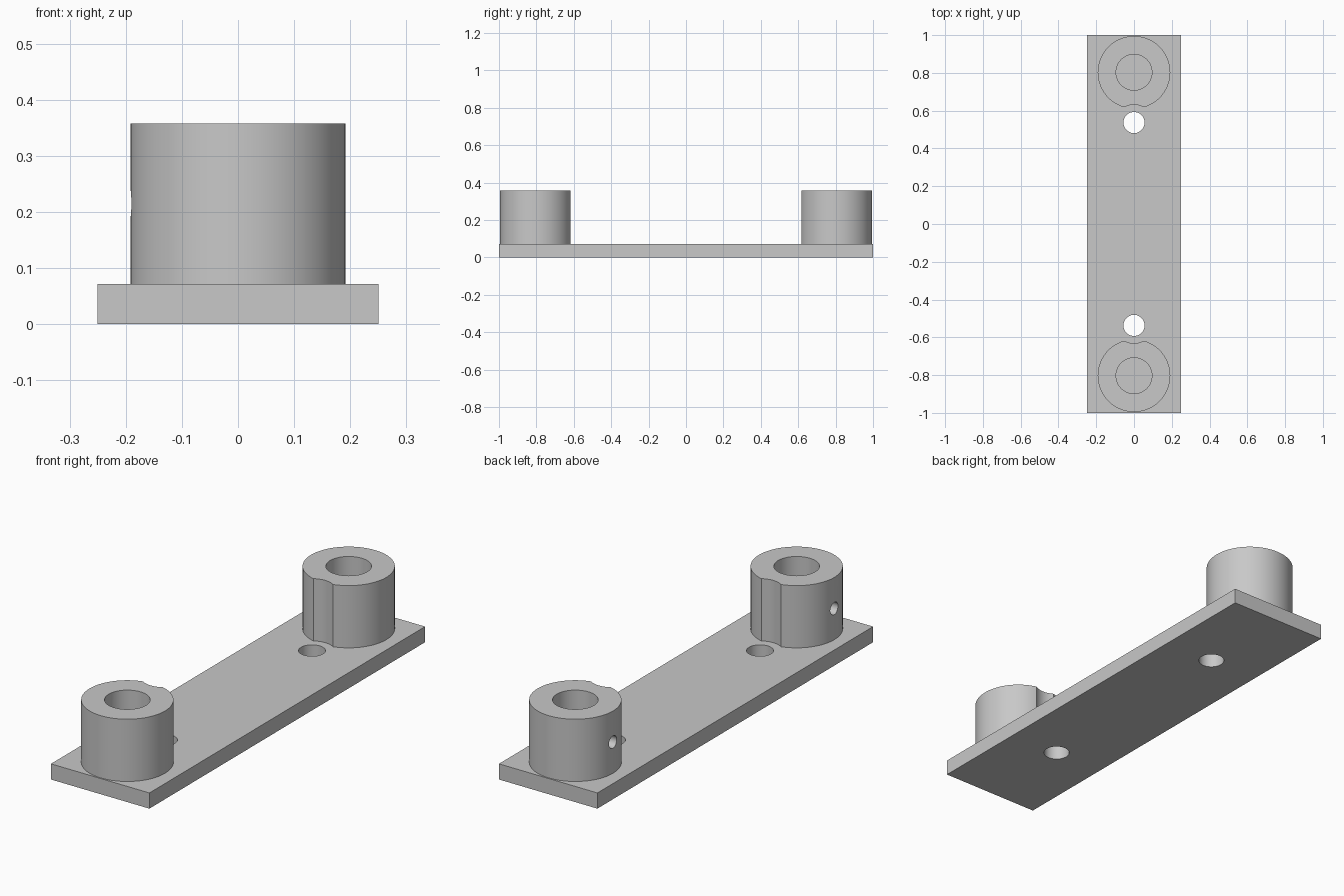
import bpy
import math

if "Cube" in bpy.data.objects:
    bpy.data.objects.remove(bpy.data.objects["Cube"], do_unlink=True)

PLATE_H = 0.072     # plate thickness
TOP = 0.358         # top of the bosses
BOSS_Y = 0.803      # boss centre distance from the middle
SCREW_Y = 0.537     # screw hole distance from the middle
MID_Z = (PLATE_H + TOP) / 2

grey = bpy.data.materials.new("plain grey")
grey.use_nodes = True
colour = (0.58, 0.58, 0.58, 1)
grey.diffuse_color = colour
grey.node_tree.nodes["Principled BSDF"].inputs["Base Color"].default_value = colour


def cylinder(name, radius, x, y, z0, z1, sides=96):
    bpy.ops.mesh.primitive_cylinder_add(vertices=sides, radius=radius, depth=z1 - z0,
                                        location=(x, y, (z0 + z1) / 2))
    obj = bpy.context.object
    obj.name = name
    return obj


def cut(target, cutter):
    mod = target.modifiers.new("cut", 'BOOLEAN')
    mod.operation = 'DIFFERENCE'
    mod.solver = 'EXACT'
    mod.object = cutter
    bpy.context.view_layer.objects.active = target
    bpy.ops.object.modifier_apply(modifier=mod.name)
    bpy.data.objects.remove(cutter, do_unlink=True)


def finish(obj):
    obj.data.materials.clear()
    obj.data.materials.append(grey)
    bpy.ops.object.select_all(action='DESELECT')
    obj.select_set(True)
    bpy.context.view_layer.objects.active = obj
    bpy.ops.object.shade_smooth_by_angle(angle=math.radians(30))


# Base plate
bpy.ops.mesh.primitive_cube_add(size=1, location=(0, 0, PLATE_H / 2))
plate = bpy.context.object
plate.name = "base_plate"
plate.scale = (0.5, 2, PLATE_H)
bpy.ops.object.transform_apply(location=False, rotation=False, scale=True)

for name, side in (("front", -1), ("back", 1)):
    # Screw hole through the plate
    cut(plate, cylinder("screw_cutter", 0.056, 0, side * SCREW_Y, -0.1, 0.2, 48))

    # Boss with bore, screw head clearance and cross hole on one side
    boss = cylinder(name + "_boss", 0.192, 0, side * BOSS_Y, PLATE_H, TOP)
    cut(boss, cylinder("bore_cutter", 0.095, 0, side * BOSS_Y, 0, 0.5, 64))
    cut(boss, cylinder("clearance_cutter", 0.095, 0, side * SCREW_Y, 0, 0.5, 64))
    pin = cylinder("pin_cutter", 0.028, -0.15, side * BOSS_Y, MID_Z - 0.12, MID_Z + 0.12, 32)
    pin.rotation_euler.y = math.pi / 2
    bpy.context.view_layer.update()
    cut(boss, pin)
    finish(boss)

finish(plate)
